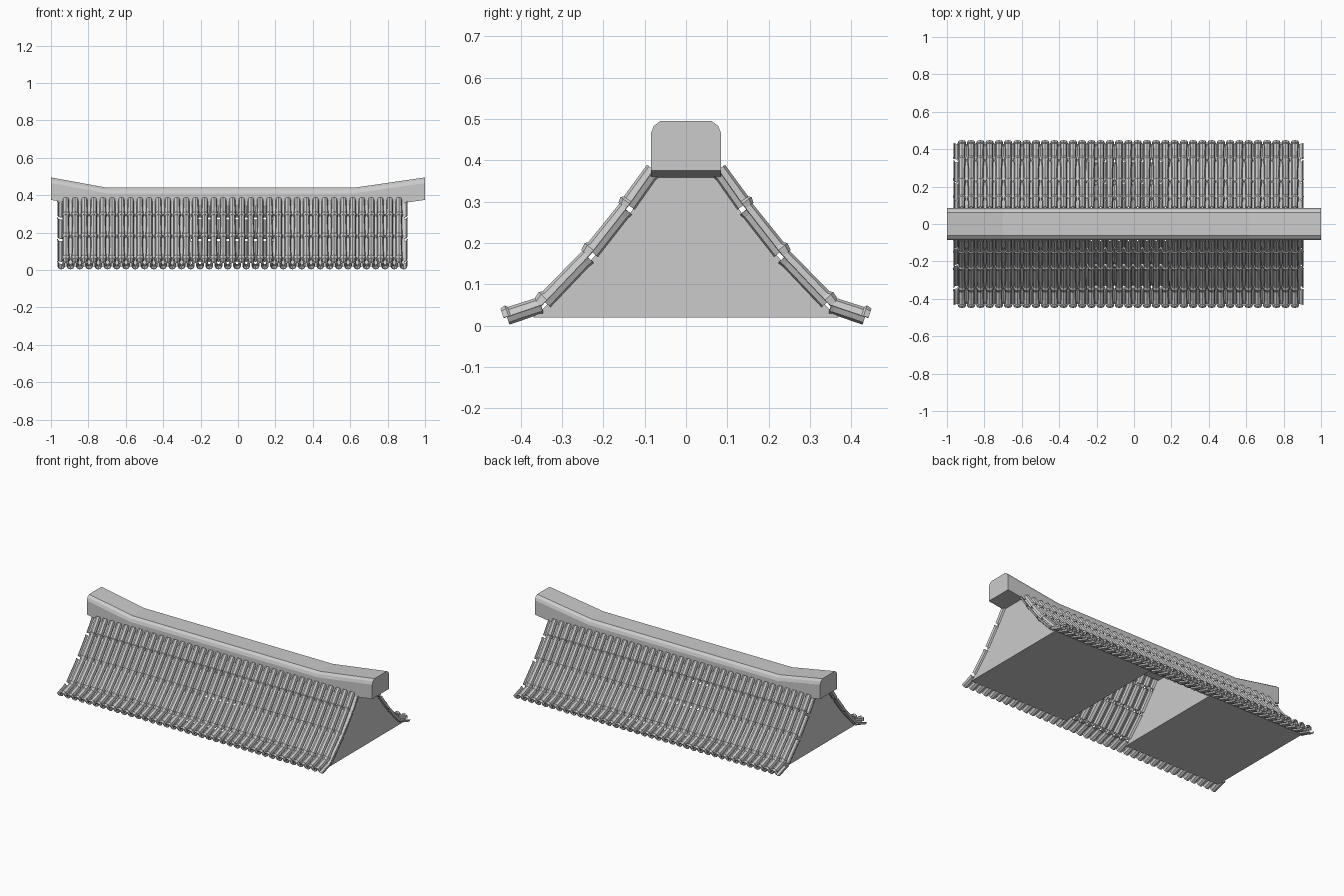
import bpy, bmesh, math
from mathutils import Vector

if "Cube" in bpy.data.objects:
    bpy.data.objects.remove(bpy.data.objects["Cube"])

def make(name, bm):
    bmesh.ops.recalc_face_normals(bm, faces=bm.faces)
    me = bpy.data.meshes.new(name)
    bm.to_mesh(me)
    bm.free()
    ob = bpy.data.objects.new(name, me)
    bpy.context.collection.objects.link(ob)
    return ob

def loft(bm, rings, closed=True):
    vs = [[bm.verts.new(p) for p in r] for r in rings]
    n = len(vs[0])
    for a, b in zip(vs, vs[1:]):
        for i in range(n if closed else n - 1):
            j = (i + 1) % n
            bm.faces.new((a[i], a[j], b[j], b[i]))
    if closed:
        bm.faces.new(vs[0])
        bm.faces.new(vs[-1])

# Ridge beam with upswept ends
half = [(0.085, 0), (0.085, 0.09), (0.078, 0.108), (0.062, 0.12)]
section = half + [(-y, z) for y, z in reversed(half)]
bm = bmesh.new()
loft(bm, [[(x, y, z0 + z) for y, z in section]
          for x, z0 in [(-1, 0.375), (-0.7, 0.32), (0.62, 0.32), (1, 0.375)]])
make("ridge_beam", bm)

# Two solid cores below the tiles, leaving a gap in the middle
side = [(0.37, 0.02), (0.345, 0.042), (0.23, 0.158), (0.135, 0.272), (0.07, 0.37)]
core = side + [(-y, z) for y, z in reversed(side)]
for name, x0, x1 in [("roof_core_left", -0.93, -0.25), ("roof_core_right", 0.19, 0.89)]:
    bm = bmesh.new()
    loft(bm, [[(x, y, z) for y, z in core] for x in (x0, x1)])
    make(name, bm)

# Tile columns following the curved slope
slope = [(0.08, 0.375), (0.142, 0.287), (0.232, 0.172), (0.347, 0.051), (0.438, 0.02)]
COUNT, X0, X1 = 37, -0.945, 0.885
PITCH = (X1 - X0) / COUNT

def tile_column(name, x, count, width, height, stations):
    """Half-tube tiles down one slope; stations are (fraction, scale)."""
    bm = bmesh.new()
    for (y0, z0), (y1, z1) in zip(slope, slope[1:]):
        p, q = Vector((0, y0, z0)), Vector((0, y1, z1))
        d = (q - p).normalized()
        n = Vector((0, -d.z, d.y))
        rings = []
        for t, s in stations:
            base = p.lerp(q, t)
            rings.append([base + n * (height * s * math.sin(a))
                          + Vector((x + width * s * math.cos(a), 0, 0))
                          for a in [math.pi * k / 4 for k in range(5)]])
        loft(bm, rings, closed=False)
    ob = make(name, bm)
    thick = ob.modifiers.new("thickness", 'SOLIDIFY')
    thick.thickness = 0.004
    thick.offset = 0
    rows = ob.modifiers.new("columns", 'ARRAY')
    rows.count = count
    rows.use_relative_offset = False
    rows.use_constant_offset = True
    rows.constant_offset_displace = (PITCH, 0, 0)
    mir = ob.modifiers.new("other_slope", 'MIRROR')
    mir.use_axis = (False, True, False)

# Raised cover tiles with flared collars
tile_column("cover_tiles", X0 + PITCH / 2, COUNT, 0.0165, 0.02,
            [(-0.03, 0.9), (0.86, 1.0), (0.91, 1.28), (1.03, 1.08)])
# Hollow pan tiles between the covers, short at the joints
tile_column("pan_tiles", X0, COUNT + 1, 0.019, -0.018,
            [(0.05, 1.15), (0.14, 1.0), (0.95, 1.0)])
